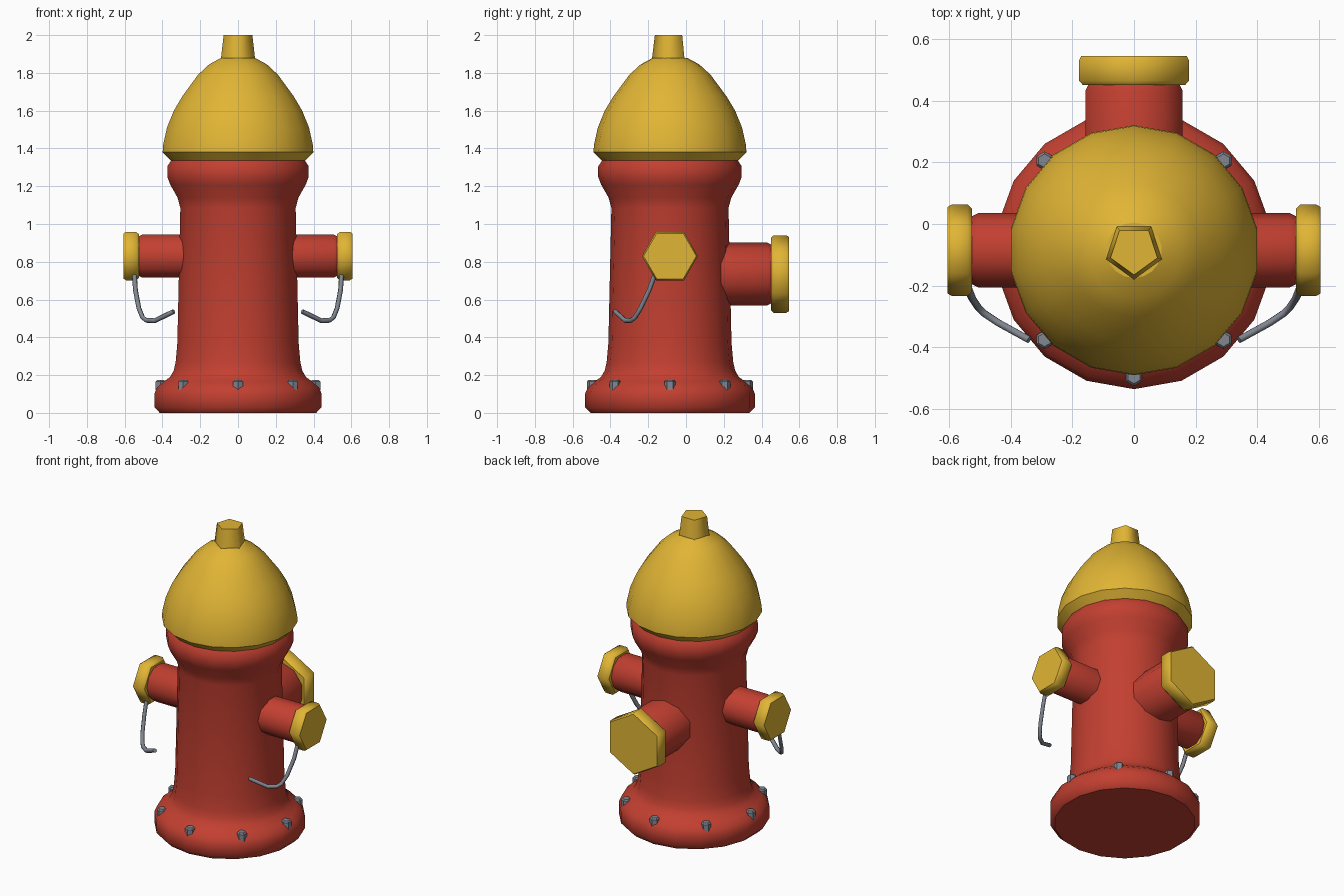
import bpy, bmesh
from math import pi, cos, sin, radians
from mathutils import Matrix

if "Cube" in bpy.data.objects:
    bpy.data.objects.remove(bpy.data.objects["Cube"])

CY = -0.085  # y of the barrel axis


def material(name, rgb):
    m = bpy.data.materials.new(name)
    m.diffuse_color = (*rgb, 1)
    m.use_nodes = True
    m.node_tree.nodes["Principled BSDF"].inputs["Base Color"].default_value = m.diffuse_color
    return m


RED = material("red_paint", (0.54, 0.05, 0.03))
GOLD = material("yellow_paint", (0.75, 0.46, 0.035))
STEEL = material("steel", (0.22, 0.24, 0.28))


def lathe(name, profile, sides, mat, matrix, sharp=40):
    """Revolve (radius, height) points about local z, closing both ends."""
    bm = bmesh.new()
    rings = []
    for r, h in profile:
        rings.append([bm.verts.new((r * cos(-pi / 2 + 2 * pi * i / sides),
                                    r * sin(-pi / 2 + 2 * pi * i / sides), h))
                      for i in range(sides)])
    for a, b in zip(rings, rings[1:]):
        for i in range(sides):
            j = (i + 1) % sides
            bm.faces.new((a[i], a[j], b[j], b[i]))
    ends = [bm.faces.new(rings[0][::-1]), bm.faces.new(rings[-1])]
    bm.transform(matrix)
    bmesh.ops.recalc_face_normals(bm, faces=bm.faces)
    for f in bm.faces:
        f.smooth = True
    for e in bm.edges:
        e.smooth = e.calc_face_angle(0) < radians(sharp)
    for f in ends:
        for e in f.edges:
            e.smooth = False
    me = bpy.data.meshes.new(name)
    bm.to_mesh(me)
    bm.free()
    ob = bpy.data.objects.new(name, me)
    bpy.context.collection.objects.link(ob)
    me.materials.append(mat)
    return ob


axis = Matrix.Translation((0, CY, 0))

# Barrel with flared foot and collar
lathe("barrel", [(0.42, 0), (0.45, 0.03), (0.45, 0.1), (0.435, 0.135), (0.40, 0.165),
                 (0.365, 0.19), (0.345, 0.225), (0.335, 0.27), (0.326, 0.37),
                 (0.31, 1.085), (0.325, 1.14), (0.365, 1.21), (0.38, 1.25),
                 (0.38, 1.305), (0.36, 1.335)], 18, RED, axis, 60)

# Bonnet and operating nut
lathe("bonnet", [(0.36, 1.335), (0.405, 1.38), (0.402, 1.42), (0.382, 1.51), (0.345, 1.60),
                 (0.30, 1.675), (0.215, 1.79), (0.155, 1.845), (0.09, 1.88)],
      18, GOLD, axis)
lathe("top_nut", [(0.095, 1.875), (0.08, 2.0)], 5, GOLD, axis, 80)

# Flange bolts
for i in range(8):
    a = i * pi / 4
    lathe(f"bolt_{i}", [(0.03, 0.12), (0.03, 0.165), (0.022, 0.174)], 6, STEEL,
          Matrix.Translation((0.41 * cos(a), CY + 0.41 * sin(a), 0)), 30)


# Outlet pipe with hexagonal cap
def outlet(name, matrix, pipe_r, cap_r, start, cap_start, cap_end):
    lathe(name + "_pipe", [(pipe_r, start), (pipe_r, cap_start - 0.02),
                           (pipe_r - 0.012, cap_start + 0.005)], 10, RED, matrix, 60)
    b = 0.014
    lathe(name + "_cap", [(cap_r - b, cap_start), (cap_r, cap_start + b),
                          (cap_r, cap_end - b), (cap_r - b * 0.6, cap_end)],
          6, GOLD, matrix, 80)


for side, s in (("right", 1), ("left", -1)):
    outlet(side, Matrix.Translation((0, CY, 0.83)) @ Matrix.Rotation(s * pi / 2, 4, 'Y'),
           0.12, 0.148, 0.2, 0.525, 0.605)
    # Retaining cable hanging from the cap
    cu = bpy.data.curves.new(side + "_cable", 'CURVE')
    cu.dimensions = '3D'
    cu.bevel_depth = 0.013
    cu.bevel_resolution = 1
    cu.use_fill_caps = True
    pts = [(0.55, -0.155, 0.76), (0.543, -0.195, 0.65), (0.525, -0.24, 0.555),
           (0.505, -0.27, 0.505), (0.485, -0.29, 0.49), (0.44, -0.32, 0.488), (0.34, -0.375, 0.537)]
    sp = cu.splines.new('POLY')
    sp.points.add(len(pts) - 1)
    for p, (x, y, z) in zip(sp.points, pts):
        p.co = (s * x, y, z, 1)
    ob = bpy.data.objects.new(side + "_cable", cu)
    bpy.context.collection.objects.link(ob)
    cu.materials.append(STEEL)

outlet("back", Matrix.Translation((0, 0, 0.735)) @ Matrix.Rotation(-pi / 2, 4, 'X'),
       0.166, 0.205, 0.1, 0.45, 0.545)
